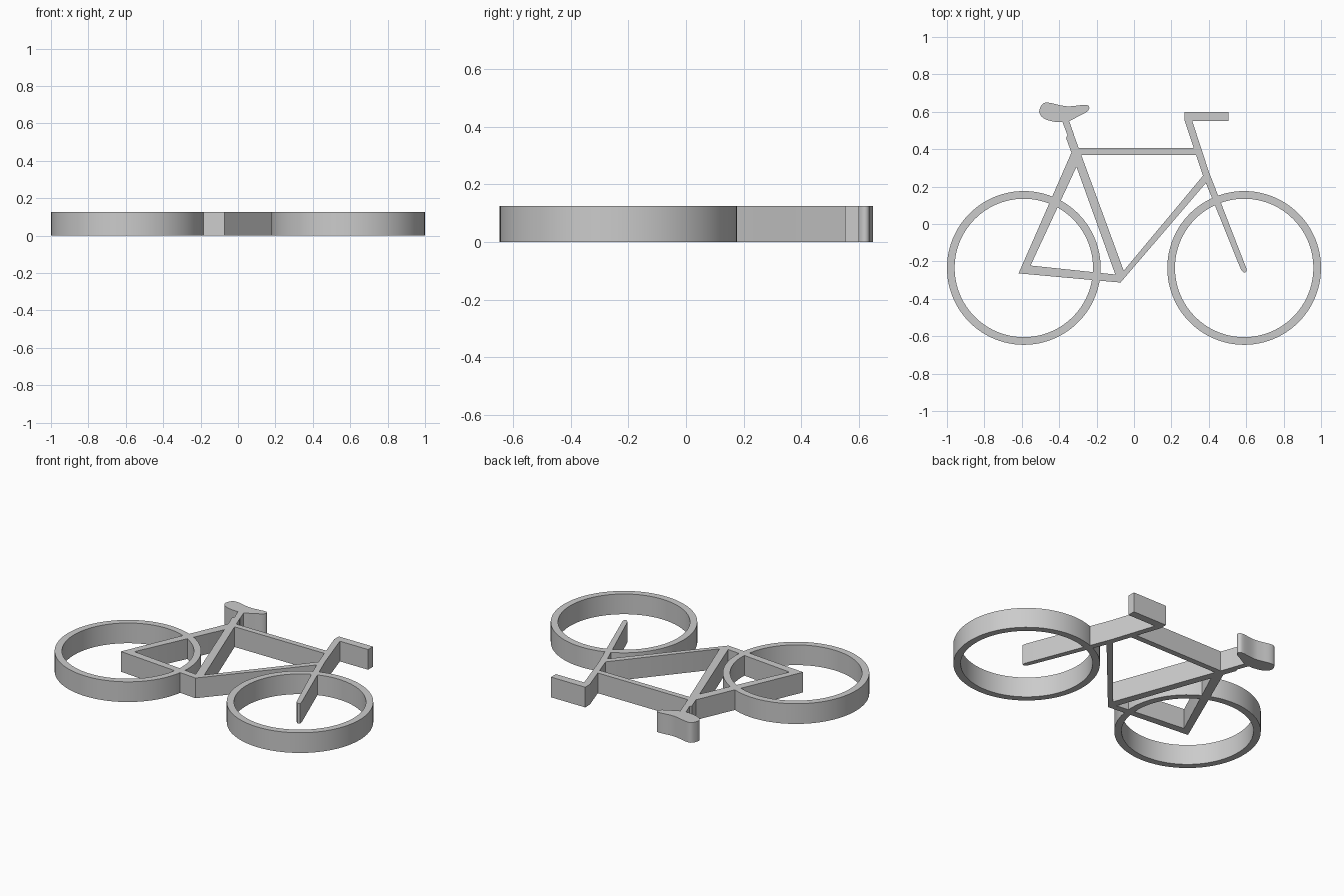
import bpy
import bmesh
from math import cos, sin, tau, radians
from mathutils import Vector

DEPTH = 0.125

if "Cube" in bpy.data.objects:
    bpy.data.objects.remove(bpy.data.objects["Cube"])

grey = bpy.data.materials.new("Light grey")
grey.use_nodes = True
colour = (0.6, 0.6, 0.6, 1)
grey.diffuse_color = colour
grey.node_tree.nodes["Principled BSDF"].inputs["Base Color"].default_value = colour


def finish(name, bm):
    """Extrude the flat faces upward and store them as an object."""
    top = bmesh.ops.extrude_face_region(bm, geom=bm.faces[:])["geom"]
    verts = [g for g in top if isinstance(g, bmesh.types.BMVert)]
    bmesh.ops.translate(bm, vec=(0, 0, DEPTH), verts=verts)
    bmesh.ops.recalc_face_normals(bm, faces=bm.faces)
    mesh = bpy.data.meshes.new(name)
    bm.to_mesh(mesh)
    bm.free()
    mesh.materials.append(grey)
    obj = bpy.data.objects.new(name, mesh)
    bpy.context.collection.objects.link(obj)
    bpy.ops.object.select_all(action="DESELECT")
    obj.select_set(True)
    bpy.context.view_layer.objects.active = obj
    bpy.ops.object.shade_smooth_by_angle(angle=radians(30))
    return obj


def plate(name, points):
    bm = bmesh.new()
    bm.faces.new([bm.verts.new((p[0], p[1], 0)) for p in points])
    return finish(name, bm)


def ring(name, x, y, outer, inner, sides=96):
    bm = bmesh.new()
    loops = [[bm.verts.new((x + r * cos(tau * i / sides), y + r * sin(tau * i / sides), 0))
              for i in range(sides)] for r in (outer, inner)]
    for i in range(sides):
        j = (i + 1) % sides
        bm.faces.new((loops[0][i], loops[0][j], loops[1][j], loops[1][i]))
    return finish(name, bm)


def rounded(points, steps=5):
    """Smooth closed curve through the points."""
    pts = [Vector(p) for p in points]
    n = len(pts)
    out = []
    for i in range(n):
        a, b, c, d = (pts[(i + k) % n] for k in (-1, 0, 1, 2))
        for s in range(steps):
            t = s / steps
            out.append(0.5 * (2 * b + (c - a) * t + (2 * a - 5 * b + 4 * c - d) * t ** 2
                              + (3 * b - a - 3 * c + d) * t ** 3))
    return out


# Wheels
for name, side in (("rear_wheel", -1), ("front_wheel", 1)):
    ring(name, side * 0.589, -0.235, 0.411, 0.37)

# Shared frame corners
axle_out, axle_in = (-0.617, -0.264), (-0.553, -0.222)
crank_low, crank_high, crank_back = (-0.072, -0.313), (-0.055, -0.25), (-0.1, -0.27)

# Frame tubes
plate("seat_tube", [(-0.363, 0.46), (-0.352, 0.482), (-0.322, 0.478),
                    crank_high, crank_low, crank_back])
plate("seat_stay", [(-0.333, 0.385), (-0.3, 0.38), (-0.307, 0.307), axle_in, axle_out])
plate("chain_stay", [axle_out, axle_in, crank_back, crank_high, crank_low])
plate("down_tube", [crank_low, crank_high, (0.372, 0.262), (0.4, 0.237)])
plate("top_tube", [(-0.31, 0.37), (0.345, 0.37), (0.335, 0.405), (-0.31, 0.405)])

# Steering
plate("fork", [(0.27, 0.555), (0.372, 0.25), (0.562, -0.22), (0.573, -0.245), (0.59, -0.261),
               (0.602, -0.254), (0.6, -0.235), (0.4, 0.28), (0.31, 0.555)])
plate("handlebar", [(0.27, 0.552), (0.504, 0.552), (0.504, 0.6), (0.27, 0.6)])

# Saddle and its post
plate("seat_post", [(-0.388, 0.56), (-0.35, 0.56), (-0.32, 0.475), (-0.352, 0.465)])
plate("saddle", rounded([
    (-0.502, 0.62), (-0.484, 0.645), (-0.452, 0.648), (-0.395, 0.635), (-0.345, 0.629),
    (-0.26, 0.637), (-0.239, 0.622), (-0.252, 0.6), (-0.29, 0.58), (-0.345, 0.552),
    (-0.41, 0.545), (-0.478, 0.562), (-0.505, 0.592)]))
